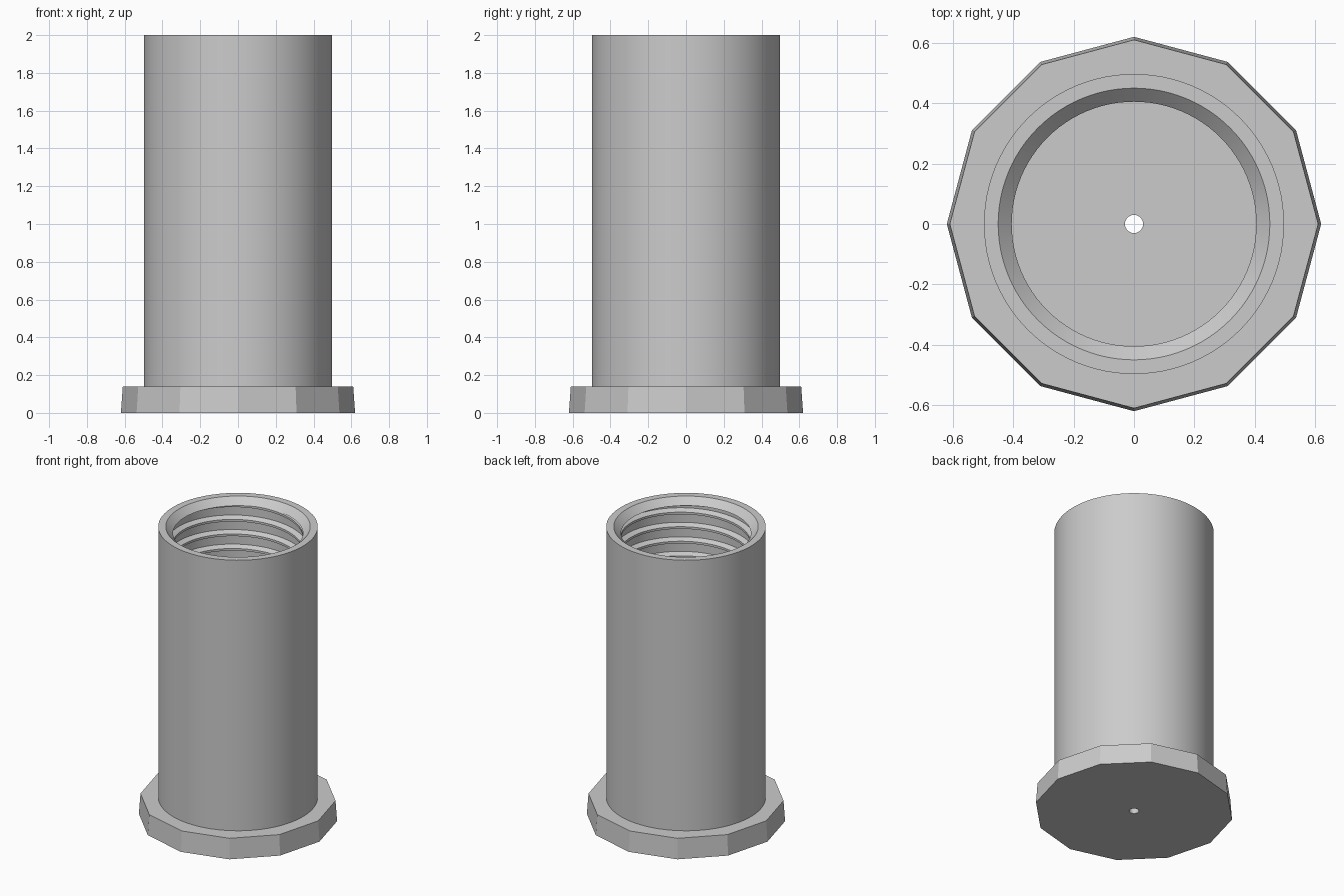
import bpy
import bmesh
from math import pi, cos, sin, radians

cube = bpy.data.objects.get("Cube")
if cube:
    bpy.data.objects.remove(cube, do_unlink=True)

SEGMENTS = 96
SIDES = 12
HEIGHT = 2.0
FLANGE_TOP = 0.14
BORE = 0.405
CHAMFER = 0.045

grey = bpy.data.materials.new("plain grey")
grey.use_nodes = True
grey.diffuse_color = (0.6, 0.6, 0.6, 1)
grey.node_tree.nodes["Principled BSDF"].inputs["Base Color"].default_value = grey.diffuse_color


def finish(name, bm, smooth):
    mesh = bpy.data.meshes.new(name)
    bm.to_mesh(mesh)
    bm.free()
    mesh.materials.append(grey)
    obj = bpy.data.objects.new(name, mesh)
    bpy.context.collection.objects.link(obj)
    if smooth:
        bpy.ops.object.select_all(action="DESELECT")
        obj.select_set(True)
        bpy.context.view_layer.objects.active = obj
        bpy.ops.object.shade_smooth_by_angle(angle=radians(25))
    return obj


def sweep(bm, columns):
    """Join successive columns of points with quads."""
    rows = [[bm.verts.new(p) for p in column] for column in columns]
    for a, b in zip(rows, rows[1:]):
        for j in range(len(a) - 1):
            bm.faces.new((a[j], b[j], b[j + 1], a[j + 1]))
    bmesh.ops.remove_doubles(bm, verts=bm.verts, dist=0.00005)


def polygon_scale(angle):
    """Radius of a regular polygon whose corner lies on the x axis."""
    step = 2 * pi / SIDES
    return cos(step / 2) / cos(angle % step - step / 2)


def lathe(name, profile):
    """Turn (radius, z, faceted) points about the z axis."""
    bm = bmesh.new()
    columns = []
    for i in range(SEGMENTS + 1):
        angle = 2 * pi * (i % SEGMENTS) / SEGMENTS
        column = []
        for r, z, faceted in profile:
            if faceted:
                r *= polygon_scale(angle + 1e-9)
            column.append((r * cos(angle), r * sin(angle), z))
        columns.append(column)
    sweep(bm, columns)
    return finish(name, bm, True)


# Tapered twelve-sided base with a small drain hole
lathe("base_flange", [
    (0.03, FLANGE_TOP, False),
    (0.03, 0, False),
    (0.62, 0, True),
    (0.61, FLANGE_TOP, True),
    (0.03, FLANGE_TOP, False),
])

# Round outer wall, rim and chamfered mouth
lathe("barrel", [
    (0.497, FLANGE_TOP, False),
    (0.497, HEIGHT, False),
    (BORE + CHAMFER, HEIGHT, False),
    (BORE, HEIGHT - CHAMFER, False),
])

# Helical thread lining the bore, trimmed at the floor and the chamfer
pitch, root = 0.1, 0.438
tooth = [(pitch, root), (0.085, BORE), (0.07, BORE), (0.055, root), (0, root)]
start, turns = -0.06, 21
columns = []
for i in range(turns * SEGMENTS + 1):
    angle = 2 * pi * i / SEGMENTS
    rise = start + pitch * i / SEGMENTS
    columns.append([(r * cos(angle), r * sin(angle), rise + dz) for dz, r in tooth])
bm = bmesh.new()
sweep(bm, columns)
for level, direction in ((FLANGE_TOP, -1), (HEIGHT - CHAMFER, 1)):
    bmesh.ops.bisect_plane(
        bm, geom=bm.verts[:] + bm.edges[:] + bm.faces[:],
        plane_co=(0, 0, level), plane_no=(0, 0, direction), clear_outer=True)
finish("inner_thread", bm, True)
